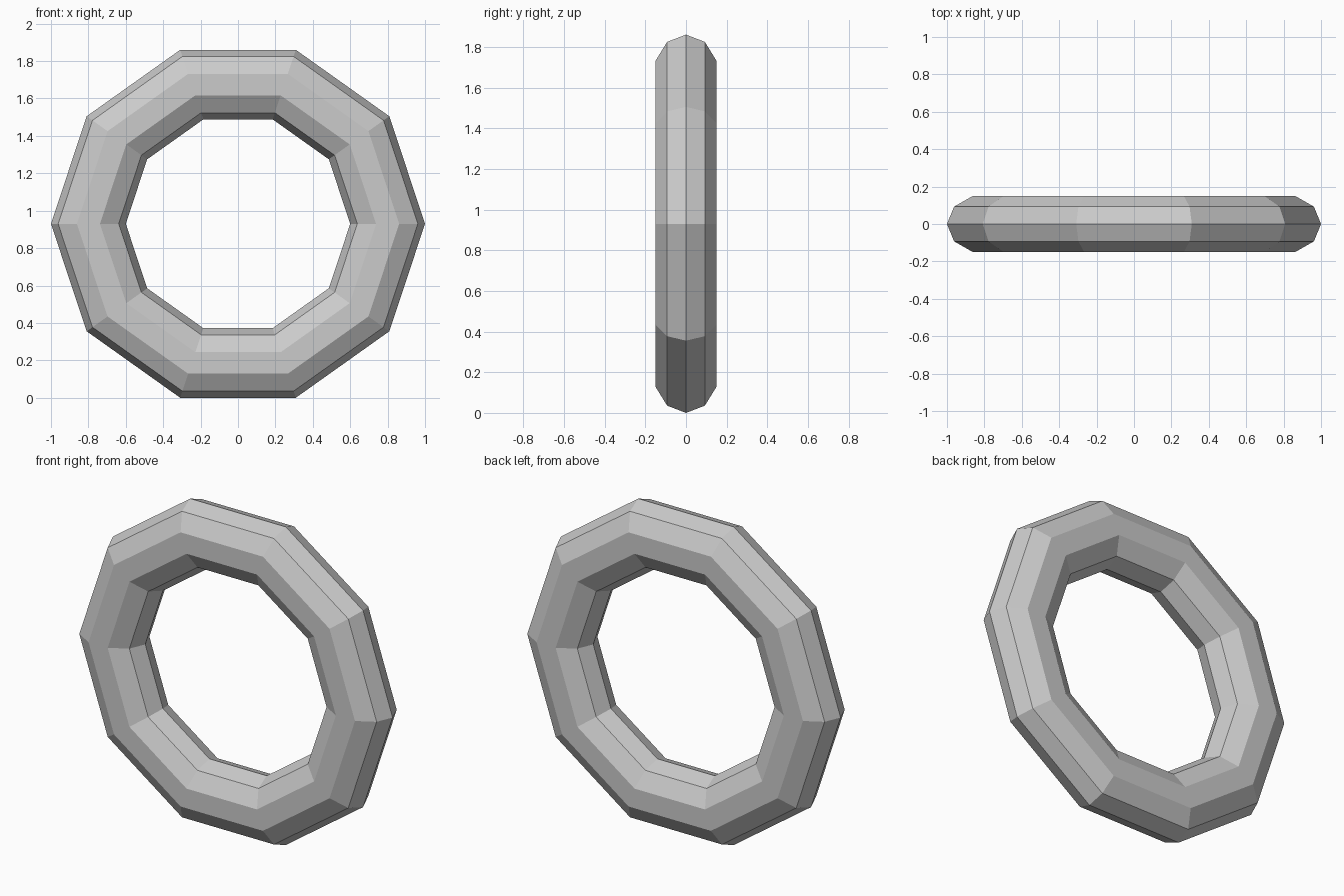
import bpy
from math import sin, radians

if "Cube" in bpy.data.objects:
    bpy.data.objects.remove(bpy.data.objects["Cube"])

# Sizes of the slightly squashed low-poly ring
SEGMENTS = 10
MAJOR, MINOR = 0.8, 0.2
Z_SCALE = 0.978
Y_SCALE = 0.15 / (MINOR * sin(radians(72)))
HALF_HEIGHT = sin(radians(72)) * Z_SCALE

# Ring: ten-sided torus with a ten-sided section, stood upright
bpy.ops.mesh.primitive_torus_add(
    major_segments=SEGMENTS, minor_segments=SEGMENTS,
    major_radius=MAJOR, minor_radius=MINOR,
    rotation=(radians(90), 0, 0), location=(0, 0, HALF_HEIGHT))
ring = bpy.context.object
ring.name = "ring"
ring.scale = (1, Z_SCALE, Y_SCALE)
bpy.ops.object.transform_apply(location=False, rotation=True, scale=True)
bpy.ops.object.shade_flat()
